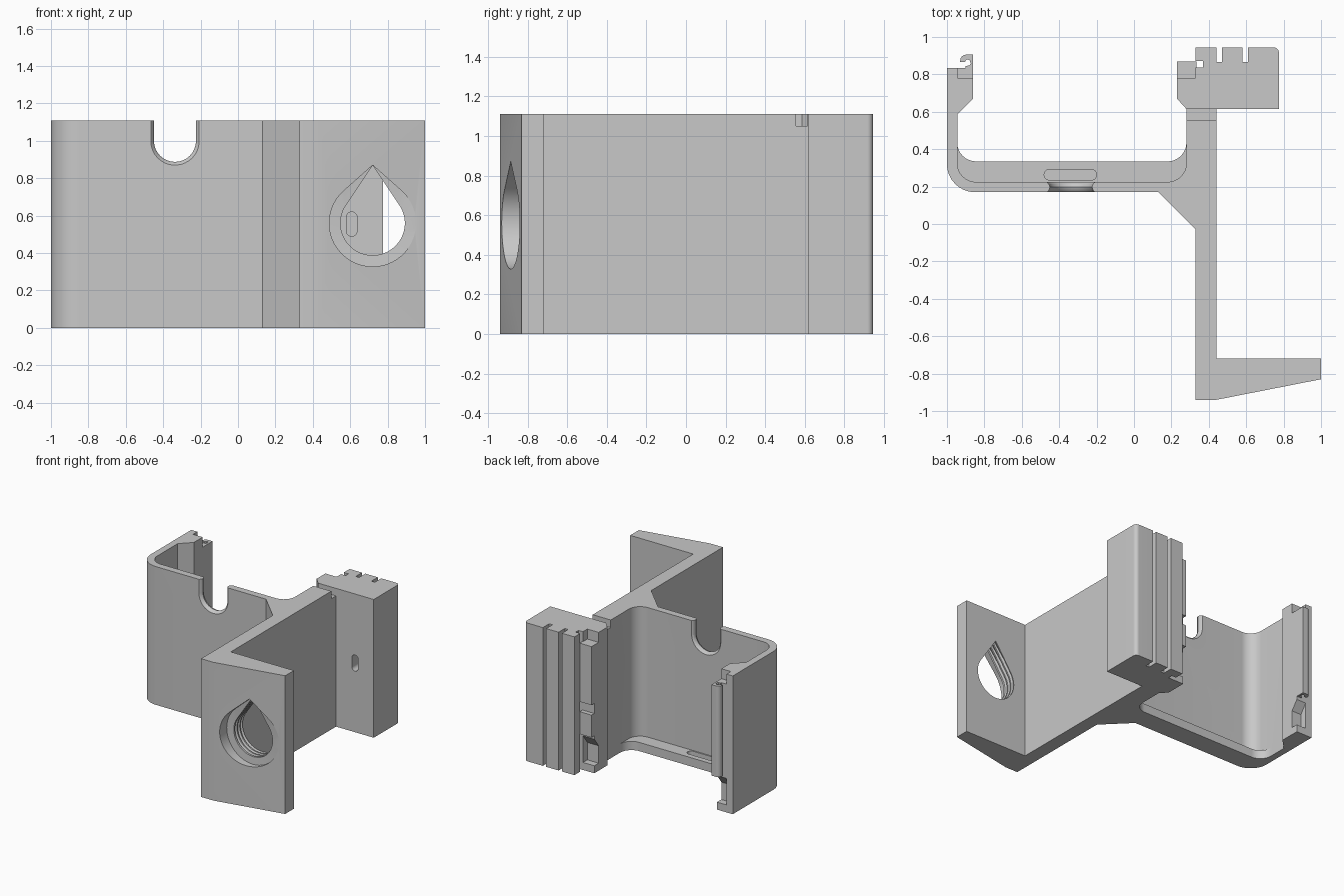
import bpy, bmesh, math
from mathutils import Vector

cube = bpy.data.objects.get("Cube")
if cube:
    bpy.data.objects.remove(cube, do_unlink=True)

HEIGHT = 1.11

grey = bpy.data.materials.new("plain grey")
grey.use_nodes = True
colour = (0.58, 0.58, 0.58, 1)
grey.diffuse_color = colour
grey.node_tree.nodes["Principled BSDF"].inputs["Base Color"].default_value = colour


def rounded(points, steps=10):
    """Outline whose points may carry a corner radius as third value."""
    out = []
    for i, p in enumerate(points):
        here = Vector(p[:2])
        if len(p) < 3:
            out.append(here)
            continue
        to_prev = (Vector(points[i - 1][:2]) - here).normalized()
        to_next = (Vector(points[(i + 1) % len(points)][:2]) - here).normalized()
        half = to_prev.angle(to_next) / 2
        centre = here + (to_prev + to_next).normalized() * p[2] / math.sin(half)
        start = here + to_prev * p[2] / math.tan(half) - centre
        end = here + to_next * p[2] / math.tan(half) - centre
        for s in range(steps + 1):
            out.append(centre + start.lerp(end, s / steps).normalized() * p[2])
    return out


def box(x0, x1, y0, y1, radius=None):
    corners = [(x0, y0), (x1, y0), (x1, y1), (x0, y1)]
    return rounded([c + (radius,) for c in corners] if radius else corners)


def loft(name, layers, along_y=False):
    """Solid through (position, outline) layers stacked along z or y."""
    bm = bmesh.new()
    rings = [[bm.verts.new((p[0], w, p[1]) if along_y else (p[0], p[1], w))
              for p in outline] for w, outline in layers]
    n = len(rings[0])
    bm.faces.new(rings[0])
    bm.faces.new(rings[-1])
    for a, b in zip(rings, rings[1:]):
        for i in range(n):
            j = (i + 1) % n
            bm.faces.new((a[i], a[j], b[j], b[i]))
    bmesh.ops.recalc_face_normals(bm, faces=bm.faces)
    mesh = bpy.data.meshes.new(name)
    bm.to_mesh(mesh)
    bm.free()
    mesh.materials.append(grey)
    obj = bpy.data.objects.new(name, mesh)
    bpy.context.collection.objects.link(obj)
    return obj


def prism(name, outline, low, high, along_y=False):
    return loft(name, [(low, outline), (high, outline)], along_y)


def combine(target, tool, operation="DIFFERENCE"):
    mod = target.modifiers.new(tool.name, "BOOLEAN")
    mod.operation, mod.object, mod.solver = operation, tool, "EXACT"
    bpy.context.view_layer.objects.active = target
    bpy.ops.object.modifier_apply(modifier=mod.name)
    bpy.data.objects.remove(tool, do_unlink=True)


def teardrop(r, cx=0.72, cz=0.56, tip=0.31, steps=40):
    """Circle drawn up to a point at the top."""
    gap = math.acos(r / tip)
    pts = [(cx, cz + tip)]
    for s in range(steps + 1):
        a = gap + (2 * math.pi - 2 * gap) * s / steps
        pts.append((cx + r * math.sin(a), cz + r * math.cos(a)))
    return pts


# Full-height bracket: cradle walls, arm, wedge foot and grooved block
body = prism("bracket_body", rounded([
    (-1, 0.835), (-1, 0.17, 0.15), (0.13, 0.17), (0.33, -0.03),
    (0.33, -0.94), (0.44, -0.94), (1, -0.83), (1, -0.72), (0.44, -0.72),
    (0.44, 0.615), (0.775, 0.615), (0.775, 0.945, 0.03),
    (0.61, 0.945), (0.61, 0.865), (0.58, 0.865), (0.58, 0.945),
    (0.47, 0.945), (0.47, 0.865), (0.44, 0.865), (0.44, 0.945),
    (0.33, 0.945), (0.33, 0.835), (0.23, 0.835), (0.23, 0.67), (0.28, 0.615),
    (0.28, 0.225, 0.1), (-0.945, 0.225, 0.1),
    (-0.945, 0.585), (-0.86, 0.67), (-0.86, 0.835)]), 0, HEIGHT)

# Ledge along the cradle bottom with a shallow slot
ledge = prism("cradle_ledge", rounded([
    (-0.945, 0.45), (-0.945, 0.335, 0.1), (0.28, 0.335, 0.1), (0.28, 0.45),
    (0.3, 0.45), (0.3, 0.2), (-0.93, 0.2), (-0.97, 0.3), (-0.97, 0.45)]), 0, 0.07)
combine(body, ledge, "UNION")
combine(body, prism("ledge_slot", box(-0.48, -0.2, 0.235, 0.292, 0.028), 0.03, 0.2))


# Flared U notch in the cradle's front wall
def notch(r, x=-0.337, z=1.0):
    return rounded([(x - r, 1.3), (x - r, z - r, r * 0.99),
                    (x + r, z - r, r * 0.99), (x + r, 1.3)])


combine(body, loft("cable_notch", [
    (y, notch(r)) for y, r in ((0.165, 0.135), (0.18, 0.118), (0.197, 0.112),
                               (0.215, 0.118), (0.23, 0.135))], True))

# Threaded teardrop hole through the foot
layers = [(-1, teardrop(0.232)), (-0.84, teardrop(0.232)), (-0.836, teardrop(0.172))]
for k in range(3):
    y = -0.82 + k * 0.035
    layers += [(y, teardrop(0.172)), (y + 0.012, teardrop(0.195)),
               (y + 0.024, teardrop(0.172))]
layers.append((-0.65, teardrop(0.172)))
combine(body, loft("foot_hole", layers, True))

# Small pocket in the block and notch across the arm top
combine(body, prism("block_pocket", box(0.58, 0.636, 0.49, 0.62, 0.0275), 0.5, 0.74, True))
combine(body, prism("arm_notch", box(0.2, 0.5, 0.555, 0.614), 1.05, 1.2))

# Recesses at both ends of the clip seats
TOP, BOTTOM = 1.03, 0.06
for x0, x1 in ((-0.945, -0.8), (0.2, 0.33)):
    seat = box(x0, x1, 0.78, 0.9)
    combine(body, prism("seat_top", seat, TOP, 1.2))
    sloped = [(y, box(x0, x1, BOTTOM, z)) for y, z in ((0.78, 0.2), (0.9, 0.36))]
    combine(body, loft("seat_bottom", sloped, True))
combine(body, prism("block_channel", box(0.3, 0.37, 0.836, 0.872), -0.1, 1.2))

# Curled hook rail on the cradle's right wall
hook = prism("hook_rail", rounded([
    (-0.86, 0.82), (-0.86, 0.905), (-0.925, 0.905, 0.03), (-0.93, 0.865),
    (-0.905, 0.865), (-0.895, 0.88), (-0.88, 0.877), (-0.872, 0.86),
    (-0.88, 0.847), (-0.9, 0.845), (-0.9, 0.82)]), 0.3, TOP)
combine(body, hook, "UNION")

# Tongue rails on the block side
for low, high in ((0.3, 0.48), (0.56, TOP)):
    combine(body, prism("tongue_rail", box(0.23, 0.335, 0.82, 0.87), low, high), "UNION")

bpy.ops.object.select_all(action="DESELECT")
body.select_set(True)
bpy.context.view_layer.objects.active = body
bpy.ops.object.shade_smooth_by_angle(angle=math.radians(30))
